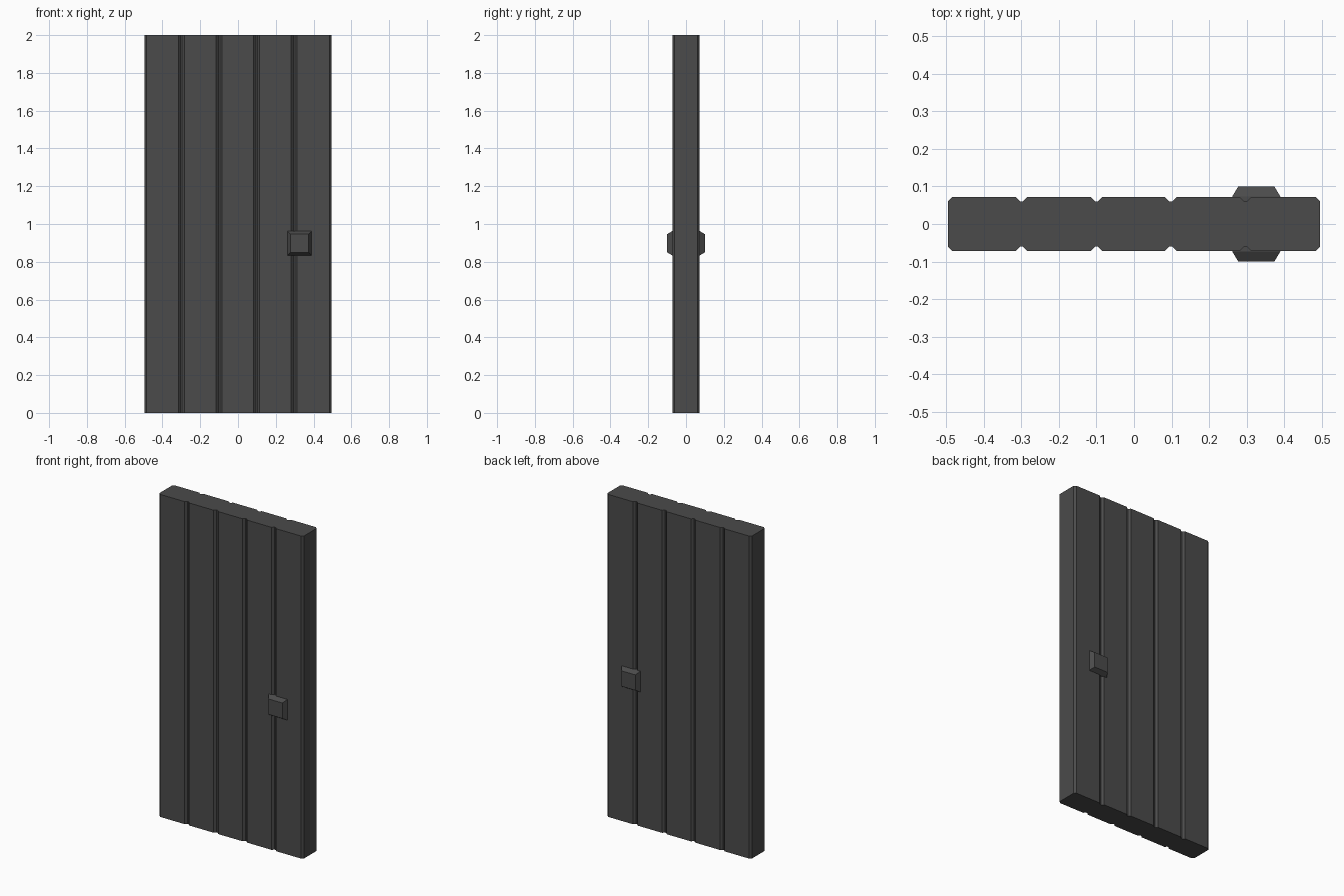
import bpy, bmesh

if "Cube" in bpy.data.objects:
    bpy.data.objects.remove(bpy.data.objects["Cube"])

HALF_W, HALF_D, HEIGHT = 0.496, 0.0725, 2.0
BEVEL = 0.012

grey = bpy.data.materials.new("dark grey")
grey.diffuse_color = (0.07, 0.07, 0.07, 1)
grey.use_nodes = True
grey.node_tree.nodes["Principled BSDF"].inputs["Base Color"].default_value = grey.diffuse_color


def loft(name, loops):
    """Bridge equal-length point loops and cap both ends."""
    bm = bmesh.new()
    rings = [[bm.verts.new(p) for p in loop] for loop in loops]
    for a, b in zip(rings, rings[1:]):
        n = len(a)
        for i in range(n):
            j = (i + 1) % n
            bm.faces.new((a[i], a[j], b[j], b[i]))
    bm.faces.new(rings[0])
    bm.faces.new(rings[-1])
    bmesh.ops.recalc_face_normals(bm, faces=bm.faces)
    mesh = bpy.data.meshes.new(name)
    bm.to_mesh(mesh)
    bm.free()
    mesh.materials.append(grey)
    obj = bpy.data.objects.new(name, mesh)
    bpy.context.collection.objects.link(obj)
    return obj


# Door panel: plank outline with V grooves on both faces, extruded upward
front = [(-HALF_W, -HALF_D + BEVEL), (-HALF_W + BEVEL, -HALF_D)]
for x in (-0.3, -0.1, 0.098, 0.297):
    front += [(x - 0.016, -HALF_D), (x - 0.004, -HALF_D + BEVEL),
              (x + 0.004, -HALF_D + BEVEL), (x + 0.016, -HALF_D)]
front += [(HALF_W - BEVEL, -HALF_D), (HALF_W, -HALF_D + BEVEL)]
outline = front + [(x, -y) for x, y in reversed(front)]
loft("door_panel", [[(x, y, z) for x, y in outline] for z in (0, HEIGHT)])


# Handles: bevelled square knobs on the front and back
def square(half, y):
    return [(0.326 + sx * half, y, 0.898 + sz * half)
            for sx, sz in ((-1, -1), (1, -1), (1, 1), (-1, 1))]


for name, side in (("front_handle", -1), ("back_handle", 1)):
    loft(name, [square(0.064, side * 0.055), square(0.064, side * 0.0735),
                square(0.048, side * 0.1)])
